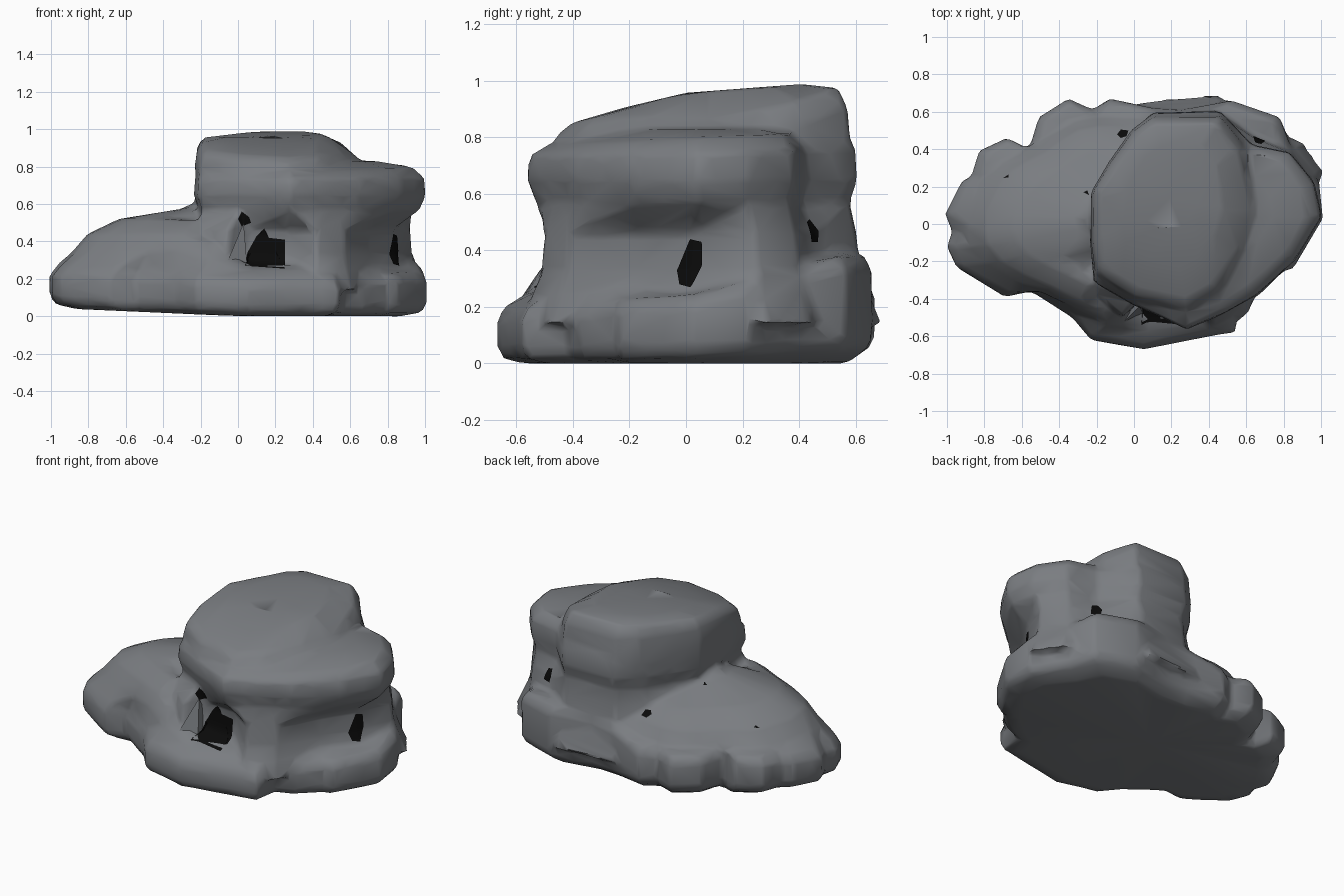
import bpy, bmesh, math
from mathutils import Vector
from mathutils.bvhtree import BVHTree

if "Cube" in bpy.data.objects:
    bpy.data.objects.remove(bpy.data.objects["Cube"])


def material(name, rgb):
    m = bpy.data.materials.new(name)
    m.diffuse_color = (*rgb, 1)
    m.use_nodes = True
    m.node_tree.nodes["Principled BSDF"].inputs["Base Color"].default_value = m.diffuse_color
    return m


stone = material("grey stone", (0.195, 0.205, 0.22))
dark = material("dark hollow", (0.003, 0.003, 0.003))
lumps = []


def finish(name, bm, mat, angle=48):
    bmesh.ops.recalc_face_normals(bm, faces=bm.faces)
    me = bpy.data.meshes.new(name)
    bm.to_mesh(me)
    ob = bpy.data.objects.new(name, me)
    bpy.context.collection.objects.link(ob)
    me.materials.append(mat)
    bpy.ops.object.select_all(action='DESELECT')
    ob.select_set(True)
    bpy.context.view_layer.objects.active = ob
    bpy.ops.object.shade_smooth_by_angle(angle=math.radians(angle))
    return ob


def loft(name, rings):
    """Skin closed rings of equal length, bottom to top, and cap both ends."""
    bm = bmesh.new()
    vs = [[bm.verts.new(p) for p in r] for r in rings]
    n = len(rings[0])
    for a, b in zip(vs, vs[1:]):
        for i in range(n):
            j = (i + 1) % n
            bm.faces.new((a[i], a[j], b[j], b[i]))
    for r in (vs[0], vs[-1]):
        mid = bm.verts.new(sum((v.co for v in r), Vector()) / n)
        for i in range(n):
            bm.faces.new((r[i], r[(i + 1) % n], mid))
    lumps.append(finish(name, bm, stone))


def ring(outline, s, zf, c=(0, 0)):
    out = []
    for x, y in outline:
        x, y = c[0] + (x - c[0]) * s, c[1] + (y - c[1]) * s
        out.append((x, y, zf(x, y) if callable(zf) else zf))
    return out


def relax(o, times=2):
    for _ in range(times):
        o = [tuple((o[i - 1][k] + 2 * o[i][k] + o[(i + 1) % len(o)][k]) / 4 for k in (0, 1))
             for i in range(len(o))]
    return o


def clamp(v):
    return min(1, max(0, v))


# broad lobed base with the slope rising on the left, a higher shoulder at the back
base = [(1.01, .03), (.99, .22), (.84, .41), (.78, .57), (.52, .66), (.25, .61), (.1, .62),
        (-.13, .67), (-.22, .61), (-.35, .67), (-.51, .57), (-.56, .4), (-.68, .46),
        (-.83, .39), (-.87, .25), (-.92, .23), (-1.01, .05), (-.97, -.04), (-1, -.12),
        (-.95, -.23), (-.69, -.39), (-.55, -.36), (-.33, -.5), (-.23, -.62), (.05, -.67),
        (.46, -.59), (.54, -.58), (.56, -.42), (.68, -.37), (.8, -.25), (.85, -.24)]
inner = relax(base)


def back(x, y):
    return .11 * clamp(2 * y - .1) * clamp(3 * x + .5)


def slope(z, low):
    def f(x, y):
        w = clamp((0.03 + 0.8 * clamp(y * 2.5) - x) / 0.25)
        lo = low + 1.3 * back(x, y)
        return max(lo, lo + (z - .05 * clamp(2.5 * y) - lo) * w)
    return f


def floor(h, k=0):
    return lambda x, y: h + max(0, -0.045 * x) + k * clamp(2 * y)


def rim(h):
    return lambda x, y: h + .07 * clamp(y + .6) + .03 * clamp(-2 * x) + back(x, y)


loft("base_rock", [
    ring(base, .86, floor(0)), ring(base, .97, floor(.018, .03)), ring(base, 1, floor(.06, .03)),
    ring(base, 1, rim(.15)), ring(base, .96, rim(.2)),
    ring(inner, .9, slope(.35, .25)), ring(inner, .82, slope(.44, .27)),
    ring(inner, .65, slope(.52, .28)),
    ring(inner, .34, slope(.57, .28)), ring(inner, .2, slope(.63, .28))])

# recessed waist swelling into the overhanging upper mass, creased at the back right
waist = [(.83, .02), (.93, .25), (.83, .39), (.65, .46), (.44, .61), (.1, .58), (-.04, .46),
         (-.2, .18), (-.22, -.1), (-.24, -.34), (-.06, -.5), (.05, -.39), (.26, -.4),
         (.42, -.51), (.57, -.42), (.7, -.17)]
upper = [(1, .04), (.96, .22), (.83, .38), (.63, .42), (.46, .6), (.1, .59), (-.04, .46),
         (-.22, .17), (-.23, -.1), (-.21, -.31), (0, -.43), (.14, -.49), (.28, -.56),
         (.47, -.48), (.65, -.38), (.86, -.19)]
mid = (.35, .05)
loft("upper_rock", [
    ring(waist, 1.15, .14, mid), ring(waist, 1.07, .24, mid), ring(waist, 1.01, .33, mid),
    ring(waist, .99, .46, mid), ring(upper, .96, .57, mid), ring(upper, 1.01, .645, mid),
    ring(upper, 1, lambda x, y: .735 + .05 * max(0, y), mid),
    ring(upper, .9, lambda x, y: .77 + .05 * clamp(y + .5), mid),
    ring(upper, .6, .83, mid)])

# stacked cap, a dome rising to the back
cap = [(.68, .05), (.64, .25), (.6, .42), (.47, .58), (.1, .58), (-.01, .5), (-.13, .33),
       (-.225, .17), (-.225, -.1), (-.2, -.27), (0, -.4), (.28, -.47), (.45, -.37), (.6, -.17)]
top = (.18, .15)


def dome(drop):
    return lambda x, y: (.958 + (.24 * y if y < 0 else .075 * y) - drop * (1 + 2.5 * max(0, y))
                         - .1 * clamp((x - .5) / .14))


loft("cap_rock", [
    ring(cap, .98, .66, top), ring(cap, 1.015, dome(.12), top), ring(cap, .98, dome(.04), top),
    ring(cap, .9, dome(.01), top), ring(cap, .6, dome(0), top), ring(cap, .3, dome(0), top)])

# leaning slab beside the front opening
bm = bmesh.new()
a, b, c, d = [bm.verts.new(p) for p in
              ((-.07, -.54, .26), (.05, -.48, .26), (.03, -.44, .5), (.03, -.3, .26))]
for f in ((a, b, c), (b, d, c), (d, a, c), (a, d, b)):
    bm.faces.new(f)
finish("leaning_slab", bm, stone, 20)

# fuse the lumps into one weathered skin, then thin it to broad facets
bpy.ops.object.select_all(action='DESELECT')
for ob in lumps:
    for m in list(ob.modifiers):
        ob.modifiers.remove(m)
    ob.select_set(True)
rock = lumps[0]
bpy.context.view_layer.objects.active = rock
bpy.ops.object.join()
rock.name = "rock_formation"
mod = rock.modifiers.new("fuse", 'REMESH')
mod.mode, mod.voxel_size = 'VOXEL', .018
mod = rock.modifiers.new("weather", 'SMOOTH')
mod.factor, mod.iterations = .5, 6
mod = rock.modifiers.new("thin", 'DECIMATE')
mod.ratio = .05
for m in [m.name for m in rock.modifiers]:
    bpy.ops.object.modifier_apply(modifier=m)
bpy.ops.object.shade_smooth_by_angle(angle=math.radians(50))
bm = bmesh.new()
bm.from_mesh(rock.data)
skin = BVHTree.FromBMesh(bm)
bm.free()


# dark hollows: thin patches draped over the rock along a view direction
def hollow(name, pts, origin, u, v, look):
    u, v, look = Vector(u), Vector(v), Vector(look).normalized()
    bm = bmesh.new()
    ring_v = [bm.verts.new(Vector(origin) + u * p + v * q) for p, q in pts]
    bmesh.ops.triangulate(bm, faces=[bm.faces.new(ring_v)])
    bmesh.ops.subdivide_edges(bm, edges=bm.edges[:], cuts=7, use_grid_fill=True)
    for vert in bm.verts:
        hit = skin.ray_cast(vert.co - look * 3, look)
        if hit[0]:
            vert.co = hit[0] - look * .007
    finish(name, bm, dark)


X, Y, Z = (1, 0, 0), (0, 1, 0), (0, 0, 1)
down = (0, 0, -1)
hollow("front_cave", [(.04, .27), (.25, .255), (.25, .41), (.16, .42), (.14, .47), (.1, .43),
                      (.05, .34)], (0, 0, 0), X, Z, Y)
hollow("front_crack", [(0, .52), (.02, .48), (.07, .5), (.06, .53), (.02, .56)],
       (0, 0, 0), X, Z, Y)
hollow("right_cave", [(-.05, .33), (-.03, .28), (.02, .27), (.05, .35), (.045, .43), (0, .44)],
       (.81, .03, 0), (.6, .8, 0), Z, (-.8, .6, 0))
hollow("crease_hole", [(-.035, .43), (.02, .43), (.03, .47), (0, .51), (-.03, .5)],
       (.64, .43, 0), (-.7, .7, 0), Z, (-.7, -.7, 0))
hollow("back_hole", [(-.09, .48), (-.07, .46), (-.04, .47), (-.03, .5), (-.07, .505)],
       (0, 0, 0), X, Y, down)
hollow("cliff_hole", [(-.27, .17), (-.24, .155), (-.25, .18)], (0, 0, 0), X, Y, down)
hollow("left_hole", [(-.7, .245), (-.67, .25), (-.67, .265)], (0, 0, 0), X, Y, down)
